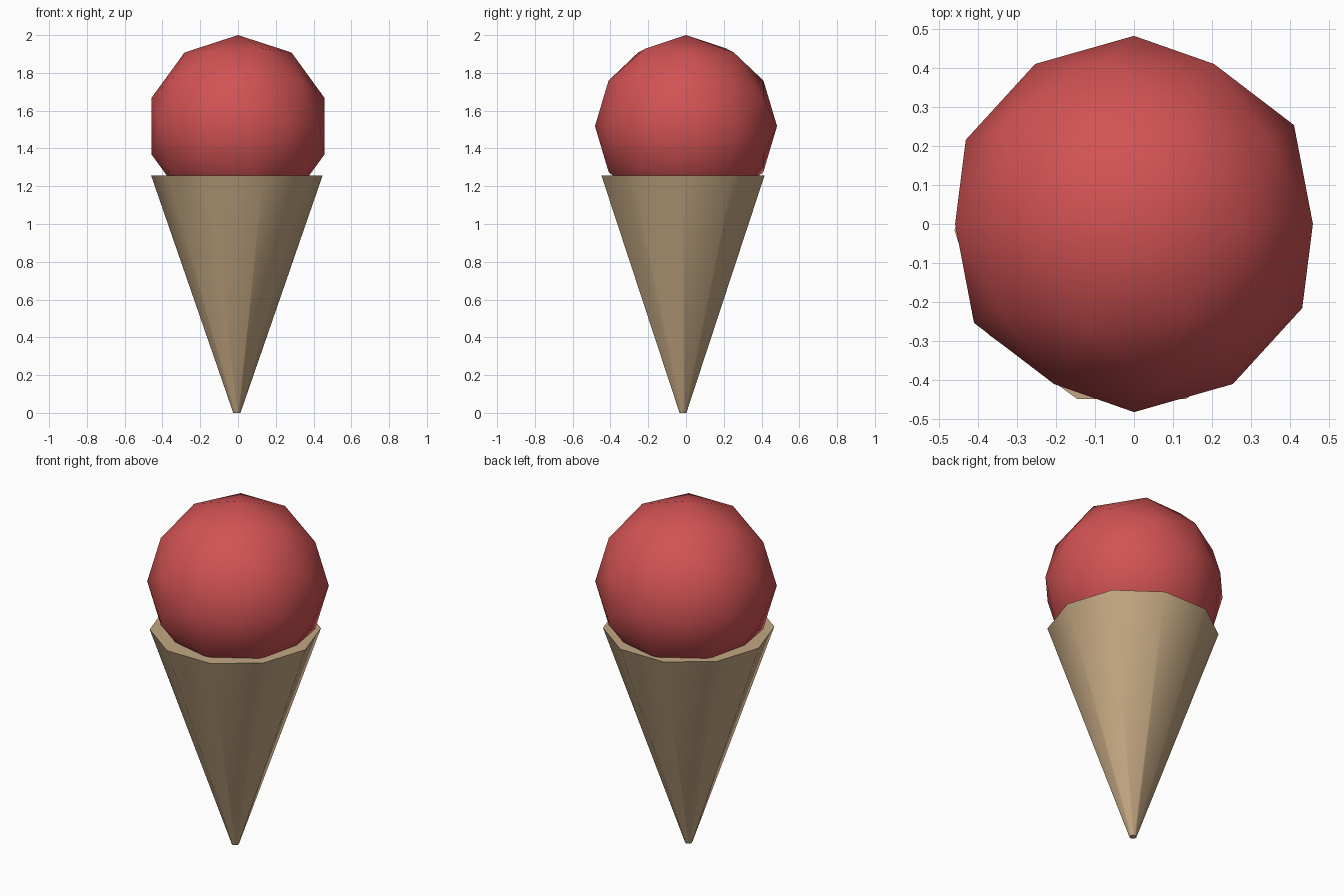
import bpy
import math

if "Cube" in bpy.data.objects:
    bpy.data.objects.remove(bpy.data.objects["Cube"])


def material(name, rgb):
    m = bpy.data.materials.new(name)
    m.diffuse_color = (*rgb, 1.0)
    m.use_nodes = True
    m.node_tree.nodes["Principled BSDF"].inputs["Base Color"].default_value = m.diffuse_color
    return m


def finish(name, mat, angle):
    ob = bpy.context.object
    ob.name = name
    ob.data.materials.append(mat)
    bpy.ops.object.shade_smooth_by_angle(angle=math.radians(angle))
    return ob


# Wafer cone: ten sides with a flat side to the front, closed top, tiny blunt tip
HEIGHT = 1.257
bpy.ops.mesh.primitive_cone_add(
    vertices=10, radius1=0.019, radius2=0.454, depth=HEIGHT,
    end_fill_type='NGON', location=(-0.006, -0.016, HEIGHT / 2),
    rotation=(0, 0, math.radians(18)))
finish("wafer_cone", material("wafer tan", (0.55, 0.39, 0.225)), 45)

# Ice cream scoop: low-poly icosphere lying on its side
bpy.ops.mesh.primitive_ico_sphere_add(
    subdivisions=2, radius=0.482, location=(0, 0, 1.518),
    rotation=(math.radians(90), 0, 0))
finish("ice_cream_scoop", material("strawberry red", (0.64, 0.085, 0.088)), 45)
